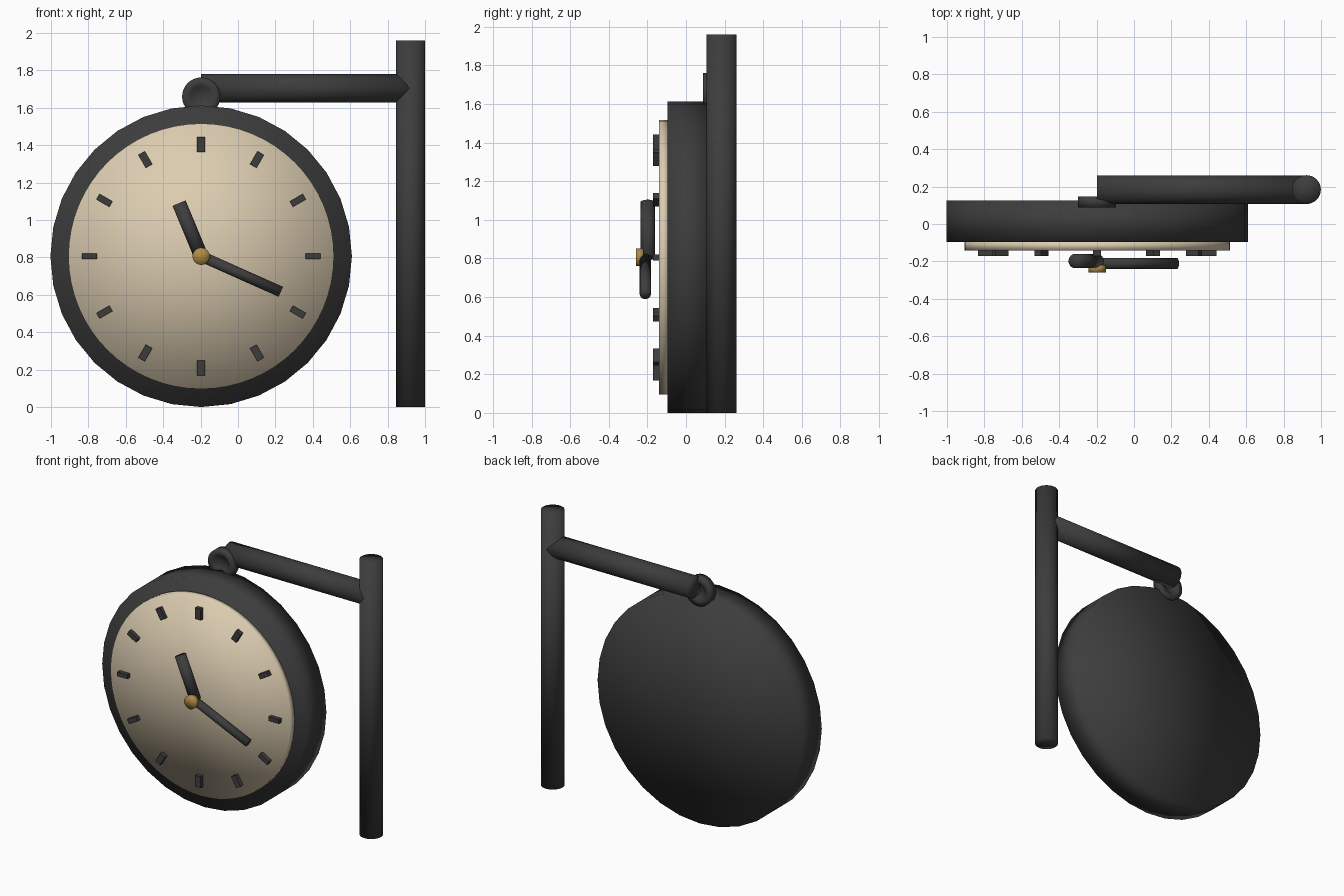
import bpy, bmesh, math
from mathutils import Vector, Matrix

if "Cube" in bpy.data.objects:
    bpy.data.objects.remove(bpy.data.objects["Cube"])


def material(name, rgb):
    m = bpy.data.materials.new(name)
    m.diffuse_color = (*rgb, 1)
    m.use_nodes = True
    m.node_tree.nodes["Principled BSDF"].inputs["Base Color"].default_value = m.diffuse_color
    return m


DARK = material("dark iron", (0.046, 0.046, 0.046))
CREAM = material("cream dial", (0.72, 0.61, 0.44))
GOLD = material("brass", (0.42, 0.26, 0.06))

CX, CZ = -0.197, 0.806  # dial centre


def finish(name, bm, mat, smooth=True):
    bmesh.ops.recalc_face_normals(bm, faces=bm.faces)
    for f in bm.faces:
        f.smooth = smooth
    me = bpy.data.meshes.new(name)
    bm.to_mesh(me)
    bm.free()
    me.materials.append(mat)
    ob = bpy.data.objects.new(name, me)
    bpy.context.collection.objects.link(ob)
    return ob


def rod(name, a, b, r, mat, sides=32):
    """Cylinder with fan caps running from a to b."""
    a, b = Vector(a), Vector(b)
    d = b - a
    bm = bmesh.new()
    rot = d.to_track_quat('Z', 'Y').to_matrix().to_4x4()
    bmesh.ops.create_cone(bm, cap_ends=True, cap_tris=True, segments=sides,
                          radius1=r, radius2=r, depth=d.length,
                          matrix=Matrix.Translation((a + b) / 2) @ rot)
    return finish(name, bm, mat)


# Clock drum and dial
rod("clock_body", (CX, 0.126, CZ), (CX, -0.097, CZ), 0.806, DARK)
rod("dial", (CX, -0.09, CZ), (CX, -0.141, CZ), 0.71, CREAM, 64)

# Post and arm meet as equal round bars
rod("post", (0.922, 0.184, 0), (0.922, 0.184, 1.96), 0.077, DARK)
rod("arm", (CX, 0.184, 1.705), (0.922, 0.184, 1.705), 0.0765, DARK)

# Hanger: disc with a recessed centre on both sides
profile = [(0, 0.012), (0.046, 0.012), (0.06, 0.03), (0.102, 0.03),
           (0.102, -0.03), (0.06, -0.03), (0.046, -0.012), (0, -0.012)]
bm = bmesh.new()
vs = [bm.verts.new((CX + r, 0.118 + y, 1.66)) for r, y in profile]
es = [bm.edges.new(p) for p in zip(vs, vs[1:])]
bmesh.ops.spin(bm, geom=vs + es, cent=(CX, 0.118, 1.66), axis=(0, 1, 0),
               angle=2 * math.pi, steps=32, use_duplicate=False)
bmesh.ops.remove_doubles(bm, verts=bm.verts, dist=1e-4)
finish("hanger_ring", bm, DARK)

# Hour ticks
for i in range(12):
    a = i * math.pi / 6
    w = 0.037 + 0.006 * math.cos(2 * a)
    bm = bmesh.new()
    mat = (Matrix.Translation((CX, -0.152, CZ)) @ Matrix.Rotation(a, 4, 'Y')
           @ Matrix.Translation((0, 0, 0.597)) @ Matrix.Diagonal((w, 0.036, 0.08, 1)))
    bmesh.ops.create_cube(bm, size=1, matrix=mat)
    finish(f"hour_tick_{i}", bm, DARK, False)

# Hands and centre cap
rod("hour_hand", (CX, -0.198, CZ), (CX - 0.118, -0.198, CZ + 0.284), 0.038, DARK)
rod("minute_hand", (CX, -0.211, CZ), (CX + 0.426, -0.211, CZ - 0.19), 0.029, DARK)
rod("centre_cap", (CX, -0.22, CZ), (CX, -0.26, CZ), 0.046, GOLD)
